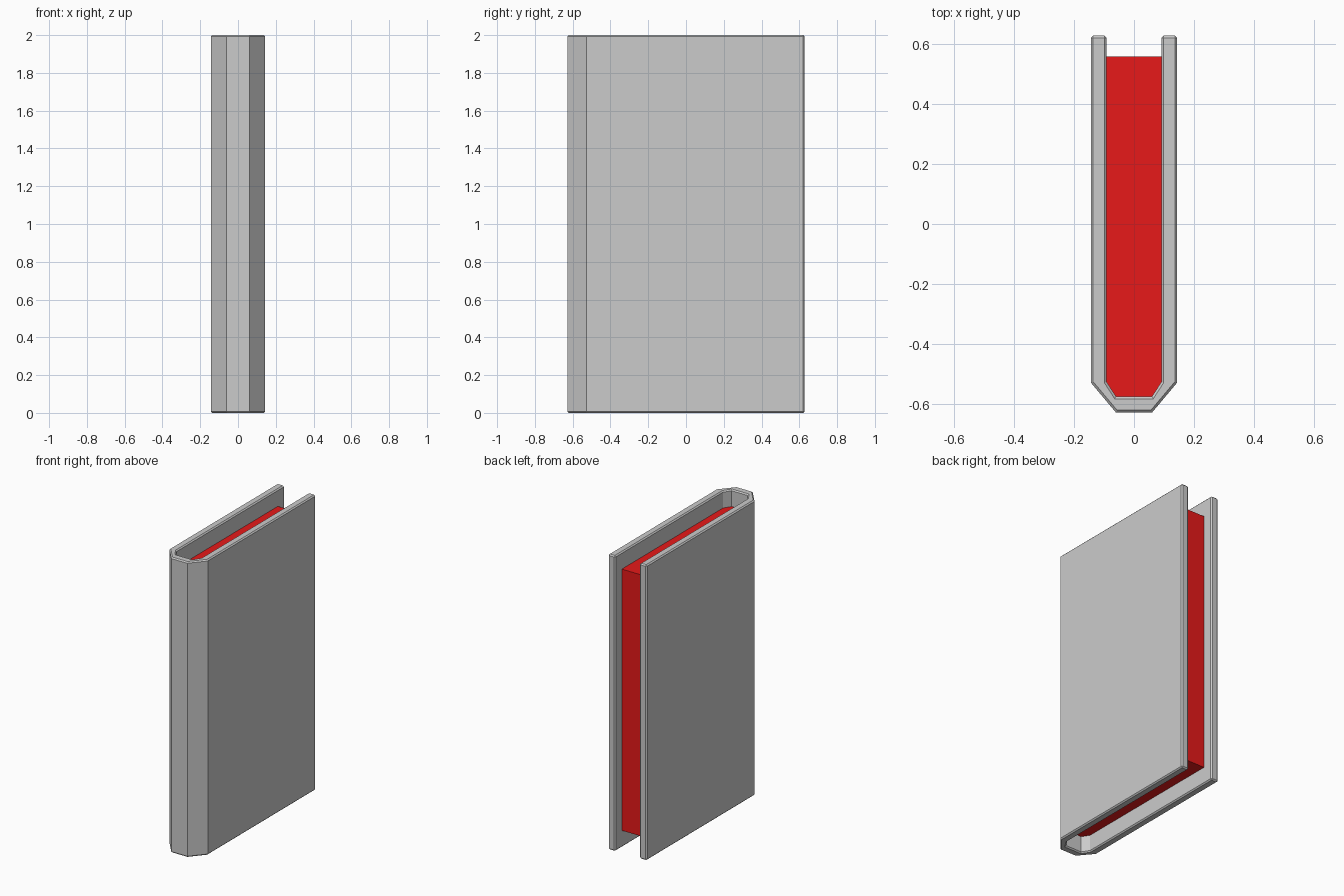
import bpy, bmesh

if "Cube" in bpy.data.objects:
    bpy.data.objects.remove(bpy.data.objects["Cube"])


def extrude_profile(name, points, z0, z1):
    """Closed outline in x/y, extruded upwards from z0 to z1."""
    bm = bmesh.new()
    face = bm.faces.new([bm.verts.new((x, y, z0)) for x, y in points])
    ext = bmesh.ops.extrude_face_region(bm, geom=[face])
    verts = [g for g in ext["geom"] if isinstance(g, bmesh.types.BMVert)]
    bmesh.ops.translate(bm, vec=(0, 0, z1 - z0), verts=verts)
    bmesh.ops.recalc_face_normals(bm, faces=bm.faces)
    mesh = bpy.data.meshes.new(name)
    bm.to_mesh(mesh)
    bm.free()
    obj = bpy.data.objects.new(name, mesh)
    bpy.context.collection.objects.link(obj)
    return obj


def mirrored(half):
    """Complete a right-hand path to the left side."""
    return half + [(-x, y) for x, y in reversed(half)]


# Cover: U-shaped board with a faceted spine
outer = mirrored([(0.144, 0.628), (0.144, -0.528), (0.06, -0.628)])
inner = mirrored([(0.091, 0.628), (0.091, -0.526), (0.06, -0.574)])
cover = extrude_profile("cover", outer + inner[::-1], 0.0, 2.0)

# Small chamfer on the rims and board ends, not on the spine folds
bevel = cover.modifiers.new("chamfer", "BEVEL")
bevel.width = 0.008
bevel.segments = 1
bevel.limit_method = "ANGLE"
bevel.angle_limit = 1.05

# Page block, recessed inside the cover
pages = extrude_profile(
    "pages", mirrored([(0.093, 0.557), (0.093, -0.527), (0.061, -0.577)]), 0.115, 1.885)
red = bpy.data.materials.new("page_red")
red.diffuse_color = (0.8, 0.01, 0.01, 1)
red.use_nodes = True
red.node_tree.nodes["Principled BSDF"].inputs["Base Color"].default_value = red.diffuse_color
pages.data.materials.append(red)
